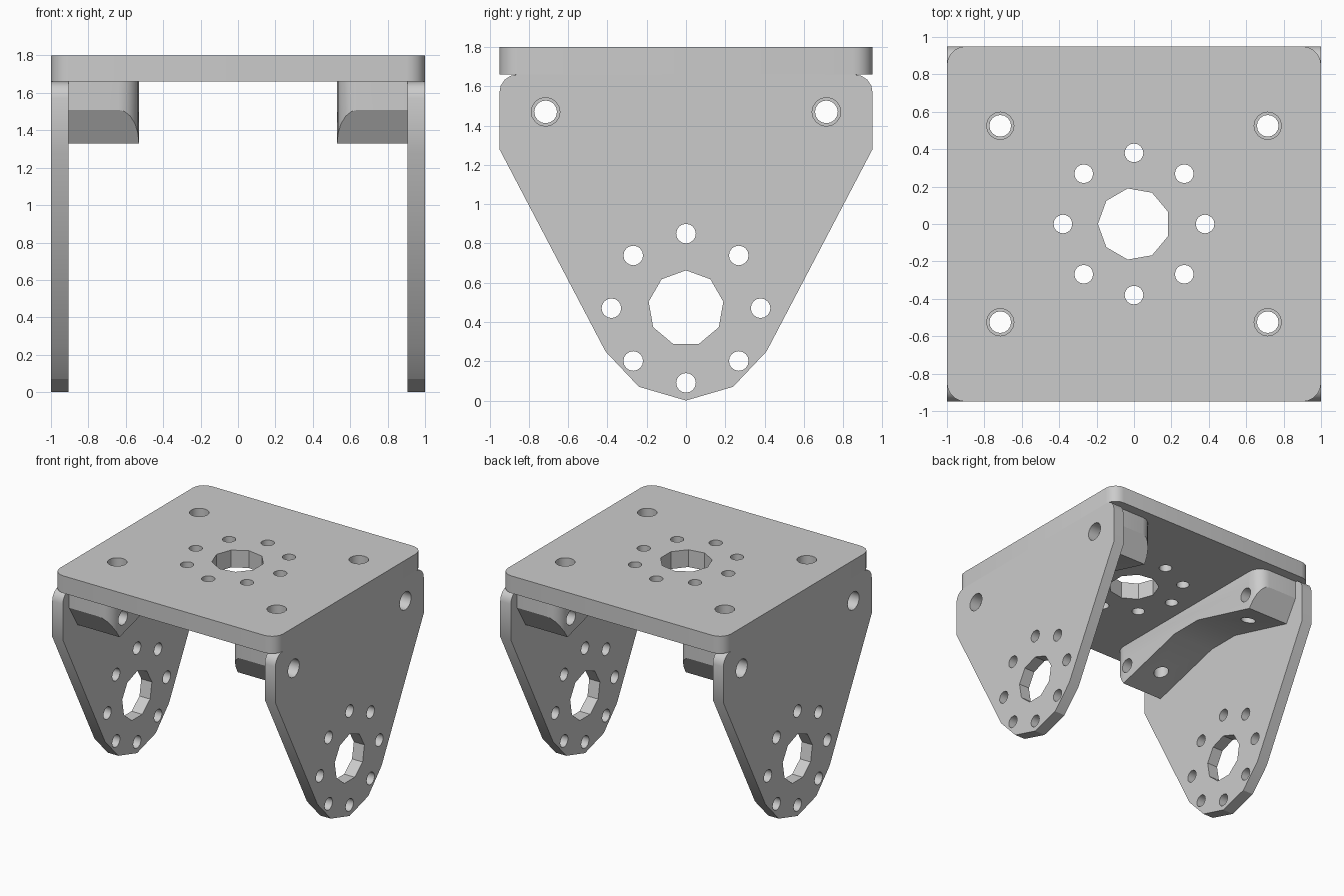
import bpy, bmesh
from math import sin, cos, pi, radians

if "Cube" in bpy.data.objects:
    bpy.data.objects.remove(bpy.data.objects["Cube"])


def circle(c, r, n=16, phase=0.0):
    return [(c[0] + r * cos(phase + 2 * pi * i / n),
             c[1] + r * sin(phase + 2 * pi * i / n)) for i in range(n)]


def arc(cx, cy, r, a0, a1, n=5):
    return [(cx + r * cos(radians(a0 + (a1 - a0) * i / n)),
             cy + r * sin(radians(a0 + (a1 - a0) * i / n))) for i in range(n + 1)]


def prisms(name, outlines, axis, a, b):
    """Extrude 2D outlines along X (outline is y,z) or Z (outline is x,y)."""
    bm = bmesh.new()
    for pts in outlines:
        rings = []
        for d in (a, b):
            rings.append([bm.verts.new((d, p, q) if axis == 'X' else (p, q, d))
                          for p, q in pts])
        lo, hi = rings
        bm.faces.new(lo)
        bm.faces.new(hi[::-1])
        for i in range(len(pts)):
            j = (i + 1) % len(pts)
            bm.faces.new((lo[i], hi[i], hi[j], lo[j]))
    bmesh.ops.recalc_face_normals(bm, faces=bm.faces)
    me = bpy.data.meshes.new(name)
    bm.to_mesh(me)
    bm.free()
    ob = bpy.data.objects.new(name, me)
    bpy.context.collection.objects.link(ob)
    return ob


def boolean(ob, tool, op='DIFFERENCE'):
    mod = ob.modifiers.new("cut", 'BOOLEAN')
    mod.operation, mod.solver, mod.object = op, 'EXACT', tool
    bpy.context.view_layer.objects.active = ob
    bpy.ops.object.modifier_apply(modifier=mod.name)
    bpy.data.objects.remove(tool)


def finish(ob):
    bpy.ops.object.select_all(action='DESELECT')
    ob.select_set(True)
    bpy.context.view_layer.objects.active = ob
    bpy.ops.object.shade_smooth_by_angle(angle=radians(30))


def horn_holes(cx, cy, phase):
    """Nine-sided centre hole with a ring of eight small holes."""
    ring = circle((cx, cy), 0.38, 8)
    return [circle((cx, cy), 0.193, 9, phase)] + [circle(c, 0.05) for c in ring]


def mirrored(half):
    """Close a half outline (first coordinate positive) across its axis."""
    return half + [(-p, q) for p, q in reversed(half) if p > 0]


TOP_SCREWS = [(x, y) for x in (-0.715, 0.715) for y in (-0.525, 0.525)]
SIDE_SCREWS = [(y, 1.47) for y in (-0.715, 0.715)]

# top plate with rounded corners
outline = (arc(0.9, 0.85, 0.1, 0, 90) + arc(-0.9, 0.85, 0.1, 90, 180)
           + arc(-0.9, -0.85, 0.1, 180, 270) + arc(0.9, -0.85, 0.1, 270, 360))
top = prisms("top_plate", [outline], 'Z', 1.66, 1.8)
holes = horn_holes(0, 0, pi) + [circle(c, 0.073) for c in TOP_SCREWS]
boolean(top, prisms("cutter", holes, 'Z', 1.5, 2.0))
finish(top)

for side, s in (("left", -1), ("right", 1)):
    # tapered side plate
    half = [(0, 0), (0.24, 0.07), (0.41, 0.25), (0.95, 1.28)] \
        + arc(0.86, 1.57, 0.09, 0, 90, 4)
    plate = prisms(side + "_side_plate", [mirrored(half)], 'X', s * 0.905, s * 1.0)
    holes = horn_holes(0, 0.47, pi / 2) + [circle(c, 0.073) for c in SIDE_SCREWS]
    boolean(plate, prisms("cutter", holes, 'X', s * 0.8, s * 1.1))
    finish(plate)

    # corner bracket: underside profile trimmed by a plan with rounded corners
    half = [(0.14, 1.5), (0.76, 1.33), (0.95, 1.64), (0.95, 1.75)]
    bracket = prisms(side + "_corner_bracket", [mirrored(half)], 'X', s * 0.4, s * 1.0)
    plan = [(0.905, -0.87), (0.905, 0.87)] + arc(0.64, 0.76, 0.11, 90, 180) \
        + arc(0.64, -0.76, 0.11, 180, 270)
    plan = [(s * x, y) for x, y in plan]
    boolean(bracket, prisms("trim", [plan], 'Z', 1.2, 1.66), 'INTERSECT')

    # screw holes through the bracket in both directions
    boolean(bracket, prisms("cutter", [circle(c, 0.058) for c in SIDE_SCREWS],
                            'X', s * 0.4, s * 1.1))
    boolean(bracket, prisms("cutter", [circle(c, 0.058) for c in TOP_SCREWS if c[0] * s > 0],
                            'Z', 1.2, 1.8))
    finish(bracket)
